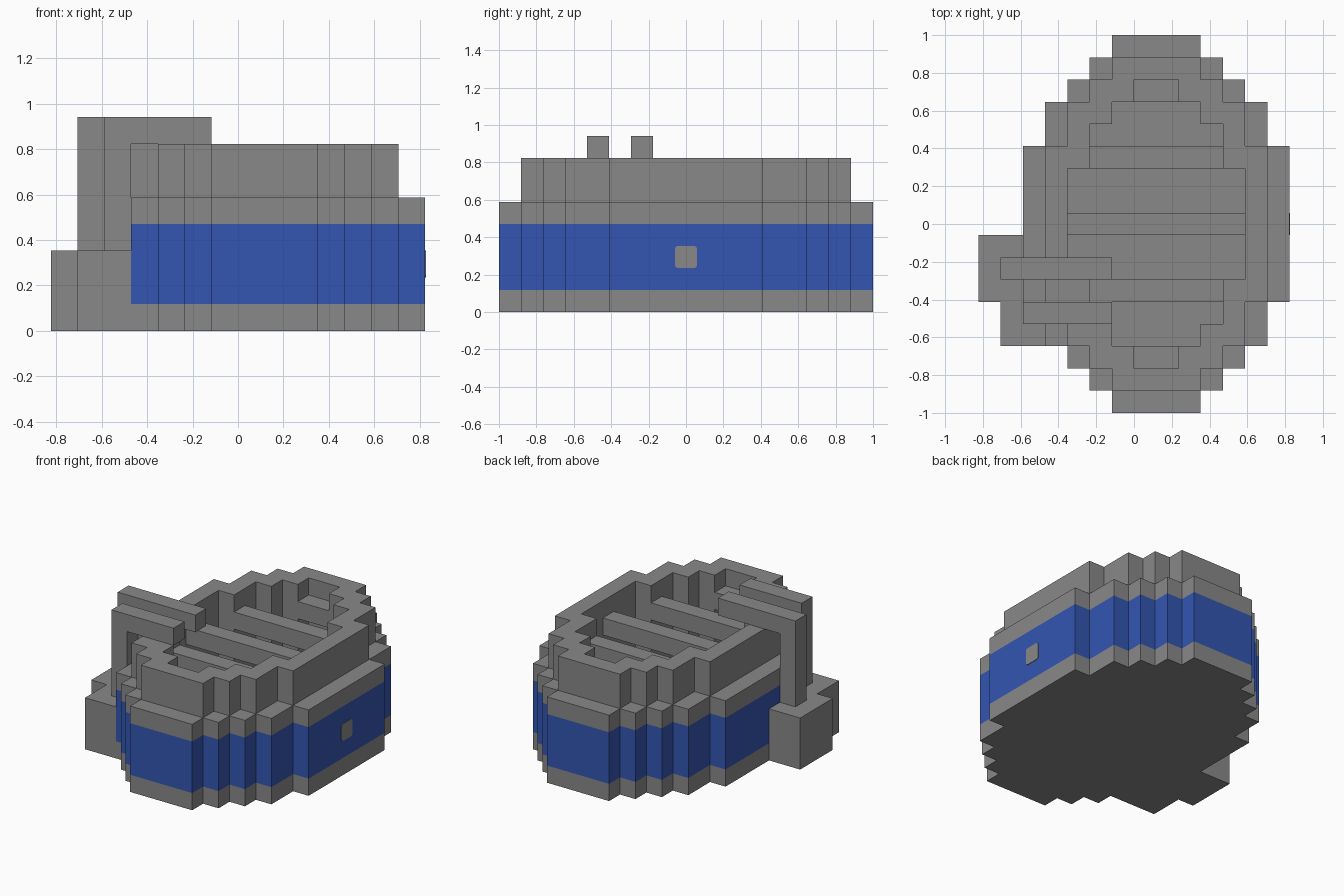
import bpy
import bmesh
from mathutils import Vector

U = 2 / 17                      # one building block
ORIGIN = Vector((7, 8.5, 0))    # block-grid centre of the whole model
HULL_CENTRE_X = 8

if "Cube" in bpy.data.objects:
    bpy.data.objects.remove(bpy.data.objects["Cube"])


def make_material(name, colour):
    mat = bpy.data.materials.new(name)
    mat.use_nodes = True
    mat.diffuse_color = (*colour, 1)
    mat.node_tree.nodes["Principled BSDF"].inputs["Base Color"].default_value = (*colour, 1)
    return mat


GREY = make_material("stone grey", (0.25, 0.25, 0.25))
BLUE = make_material("deep blue", (0.034, 0.093, 0.445))


def add_object(name, bm, *materials):
    bmesh.ops.recalc_face_normals(bm, faces=bm.faces)
    mesh = bpy.data.meshes.new(name)
    bm.to_mesh(mesh)
    bm.free()
    for mat in materials:
        mesh.materials.append(mat)
    obj = bpy.data.objects.new(name, mesh)
    bpy.context.collection.objects.link(obj)
    return obj


def box(name, low, high):
    """Grey block between two grid corners."""
    low, high = Vector(low), Vector(high)
    bm = bmesh.new()
    bmesh.ops.create_cube(bm, size=1)
    for v in bm.verts:
        v.co = ((low + high) / 2 + v.co * (high - low) - ORIGIN) * U
    return add_object(name, bm, GREY)


def stepped_outline(steps):
    """Mirror a quarter staircase of (half width, half length) into a closed outline."""
    quarter = []
    for k, (w, l) in enumerate(steps):
        if k:
            quarter.append((w, steps[k - 1][1]))
        quarter.append((w, l))
    half = quarter + [(-x, y) for x, y in reversed(quarter)]
    return half + [(-x, -y) for x, y in half]


def prism(name, steps, levels, blue_level=None):
    """Stack the stepped outline through the given heights."""
    bm = bmesh.new()
    rings = [[bm.verts.new(((x + HULL_CENTRE_X - ORIGIN.x) * U, y * U, z * U))
              for x, y in stepped_outline(steps)] for z in levels]
    bm.faces.new(rings[0])
    bm.faces.new(rings[-1])
    for k, (low, high) in enumerate(zip(rings, rings[1:])):
        for i in range(len(low)):
            j = (i + 1) % len(low)
            face = bm.faces.new((low[i], low[j], high[j], high[i]))
            face.material_index = int(k == blue_level)
    return add_object(name, bm, GREY, BLUE)


def hollow(obj, cutter):
    """Cut the cavity and keep the resulting mesh."""
    mod = obj.modifiers.new("cavity", 'BOOLEAN')
    mod.operation = 'DIFFERENCE'
    mod.solver = 'EXACT'
    mod.object = cutter
    graph = bpy.context.evaluated_depsgraph_get()
    mesh = bpy.data.meshes.new_from_object(obj.evaluated_get(graph))
    obj.modifiers.clear()
    obj.data = mesh


# Hull with a painted band, and the narrower rim on top
hull = prism("hull", [(6, 3.5), (5, 5.5), (4, 6.5), (3, 7.5), (2, 8.5)], [0, 1, 4, 5], 1)
rim = prism("rim", [(5, 3.5), (4, 5.5), (3, 6.5), (2, 7.5)], [5, 7])
cavity = prism("cavity_cutter", [(4, 2.5), (3, 4.5), (2, 5.5), (1, 6.5)], [1, 8])
cavity.hide_render = True
for shell in (hull, rim):
    hollow(shell, cavity)
bpy.data.objects.remove(cavity)

# Cross benches and small end seats
box("front_bench", (5, 5, 5), (11, 6, 6))
box("middle_bench", (4, 8, 5), (12, 9, 6))
box("back_bench", (5, 11, 5), (11, 12, 6))
box("front_seat", (7, 2, 5), (9, 3, 6))
box("back_seat", (7, 14, 5), (9, 15, 6))

# Outrigger float beside the hull
box("float_back", (0, 5, 0), (2, 8, 3))
box("float_front", (1, 3, 0), (3, 5, 3))

# Posts and arms tying the float to the hull
for name, x, y in (("front", 2, 4), ("back", 1, 6)):
    box(name + "_post", (x, y, 3), (x + 1, y + 1, 7))
    box(name + "_arm", (x, y, 7), (6, y + 1, 8))

# Porthole: thin plate with clipped corners on the left side
porthole = box("porthole", (13.98, 8, 2), (14.03, 9, 3))
bm = bmesh.new()
bm.from_mesh(porthole.data)
corners = [e for e in bm.edges if abs(e.verts[0].co.x - e.verts[1].co.x) > 0.001]
bmesh.ops.bevel(bm, geom=corners, offset=0.015, segments=2, profile=0.5, affect='EDGES')
bm.to_mesh(porthole.data)
bm.free()
